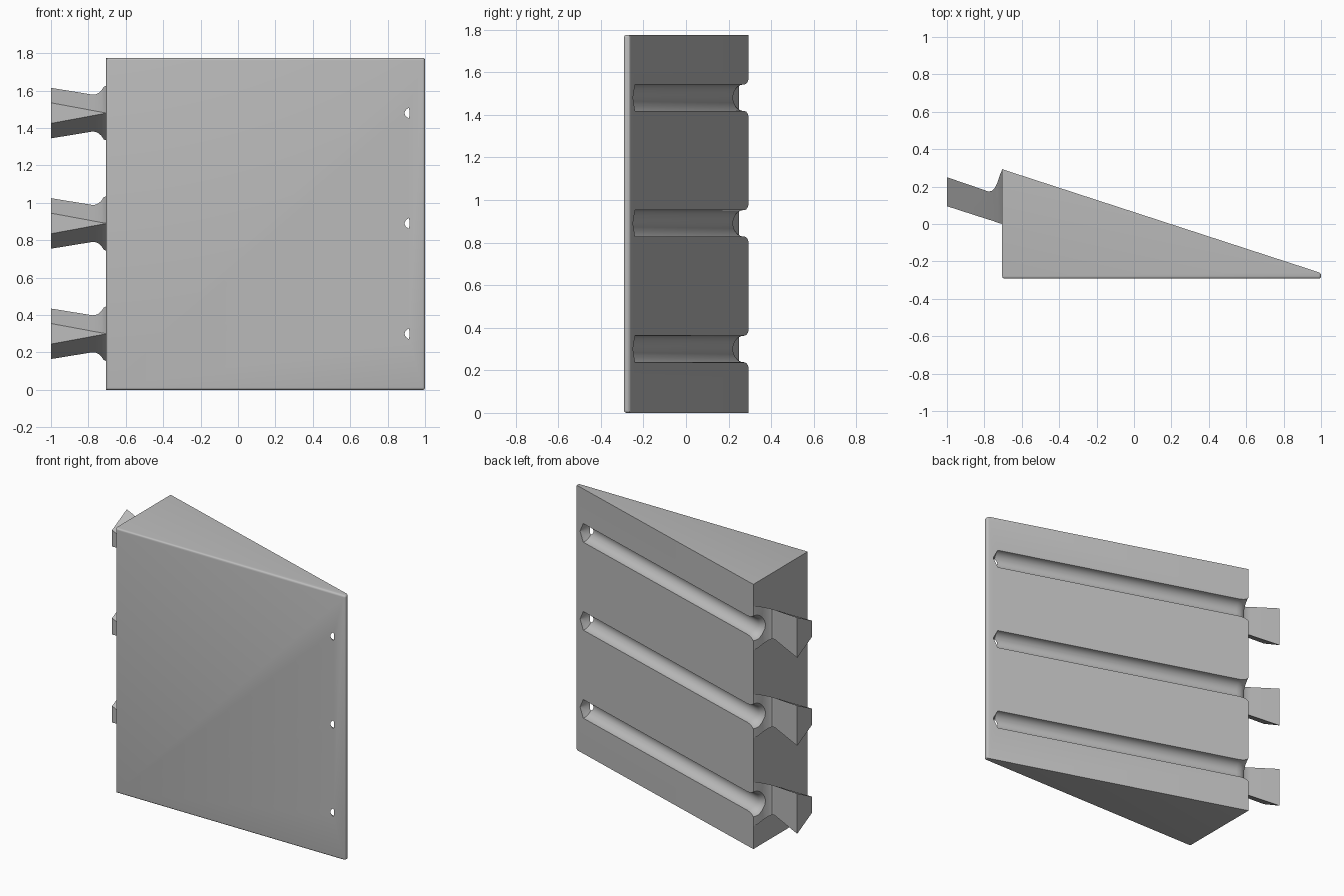
import bpy, bmesh
from math import cos, sin, pi, radians
from mathutils import Vector

cube = bpy.data.objects.get("Cube")
if cube:
    bpy.data.objects.remove(cube)

grey = bpy.data.materials.new("grey_plastic")
grey.use_nodes = True
COLOUR = (0.5, 0.5, 0.5, 1)
grey.diffuse_color = COLOUR
grey.node_tree.nodes["Principled BSDF"].inputs["Base Color"].default_value = COLOUR

HEIGHT = 1.775
ROWS = (0.30, 0.89, 1.48)
THICK = Vector((-0.705, 0.293, 0))   # slope edge at the thick side
THIN = Vector((1.0, -0.262, 0))      # slope edge at the thin side
SLOPE = (THIN - THICK).normalized()
NORMAL = Vector((-SLOPE.y, SLOPE.x, 0))


def loft(name, rings, bevel_rule=None):
    """Skin a list of equal rings into a closed solid."""
    bm = bmesh.new()
    loops = [[bm.verts.new(p) for p in ring] for ring in rings]
    n = len(loops[0])
    for a, b in zip(loops, loops[1:]):
        for i in range(n):
            j = (i + 1) % n
            bm.faces.new((a[i], a[j], b[j], b[i]))
    bm.faces.new(loops[0][::-1])
    bm.faces.new(loops[-1])
    bmesh.ops.recalc_face_normals(bm, faces=bm.faces)
    if bevel_rule:
        edges = [e for e in bm.edges if bevel_rule(e)]
        bmesh.ops.bevel(bm, geom=edges, offset=0.013, segments=4,
                        profile=0.5, affect='EDGES')
    mesh = bpy.data.meshes.new(name)
    bm.to_mesh(mesh)
    bm.free()
    obj = bpy.data.objects.new(name, mesh)
    obj.data.materials.append(grey)
    bpy.context.collection.objects.link(obj)
    return obj


def groove_ring(x, r, z, sides=40):
    centre = THICK + SLOPE * ((x - THICK.x) / SLOPE.x) + Vector((0, 0, z))
    return [centre + NORMAL * r * cos(2 * pi * i / sides)
            + Vector((0, 0, r * sin(2 * pi * i / sides))) for i in range(sides)]


def tooth_ring(x, front, back, half_front, half_back, z):
    return [(x, front, z - half_front), (x, back, z - half_back),
            (x, back, z + half_back), (x, front, z + half_front)]


def finish(obj, cutters):
    """Cut the grooves, then smooth the rounded parts."""
    for c in cutters:
        mod = obj.modifiers.new("groove", 'BOOLEAN')
        mod.operation = 'DIFFERENCE'
        mod.solver = 'EXACT'
        mod.object = c
    bpy.ops.object.select_all(action='DESELECT')
    obj.select_set(True)
    bpy.context.view_layer.objects.active = obj
    for m in list(obj.modifiers):
        bpy.ops.object.modifier_apply(modifier=m.name)
    bpy.ops.object.shade_smooth_by_angle(angle=radians(28))


# Wedge body, rounded around the front face and along the thin side
outline = [(-0.705, -0.292), (1.0, -0.292), THIN.xy, THICK.xy]
body = loft("wedge_body", [[(x, y, z) for x, y in outline] for z in (0, HEIGHT)],
            lambda e: all(v.co.y < -0.28 for v in e.verts)
            or all(v.co.x > 0.99 for v in e.verts))

# Groove cutters: flared mouth, straight run, conical tip
GROOVE = [(-0.78, 0.1), (-0.71, 0.09), (-0.695, 0.075), (-0.675, 0.066),
          (-0.65, 0.0625), (0.93, 0.0625), (0.96, 0.001)]
cutters = [loft("groove_cutter", [groove_ring(x, r, z) for x, r in GROOVE])
           for z in ROWS]

# Flared teeth: x, front y, back y, front half height, back half height
TOOTH = [(-1.0, 0.095, 0.25, 0.055, 0.135), (-0.81, 0.034, 0.185, 0.02, 0.104),
         (-0.78, 0.024, 0.174, 0.014, 0.099), (-0.762, 0.019, 0.176, 0.011, 0.1),
         (-0.745, 0.013, 0.192, 0.008, 0.108), (-0.73, 0.008, 0.222, 0.005, 0.122),
         (-0.718, 0.004, 0.26, 0.003, 0.14), (-0.705, 0, 0.29, 0.001, 0.146),
         (-0.69, -0.005, 0.283, 0.001, 0.146)]
for z, cutter in zip(ROWS, cutters):
    tooth = loft("flared_tooth", [tooth_ring(*row, z) for row in TOOTH])
    finish(tooth, [cutter])

finish(body, cutters)
for c in cutters:
    c.hide_render = True
    c.hide_set(True)
